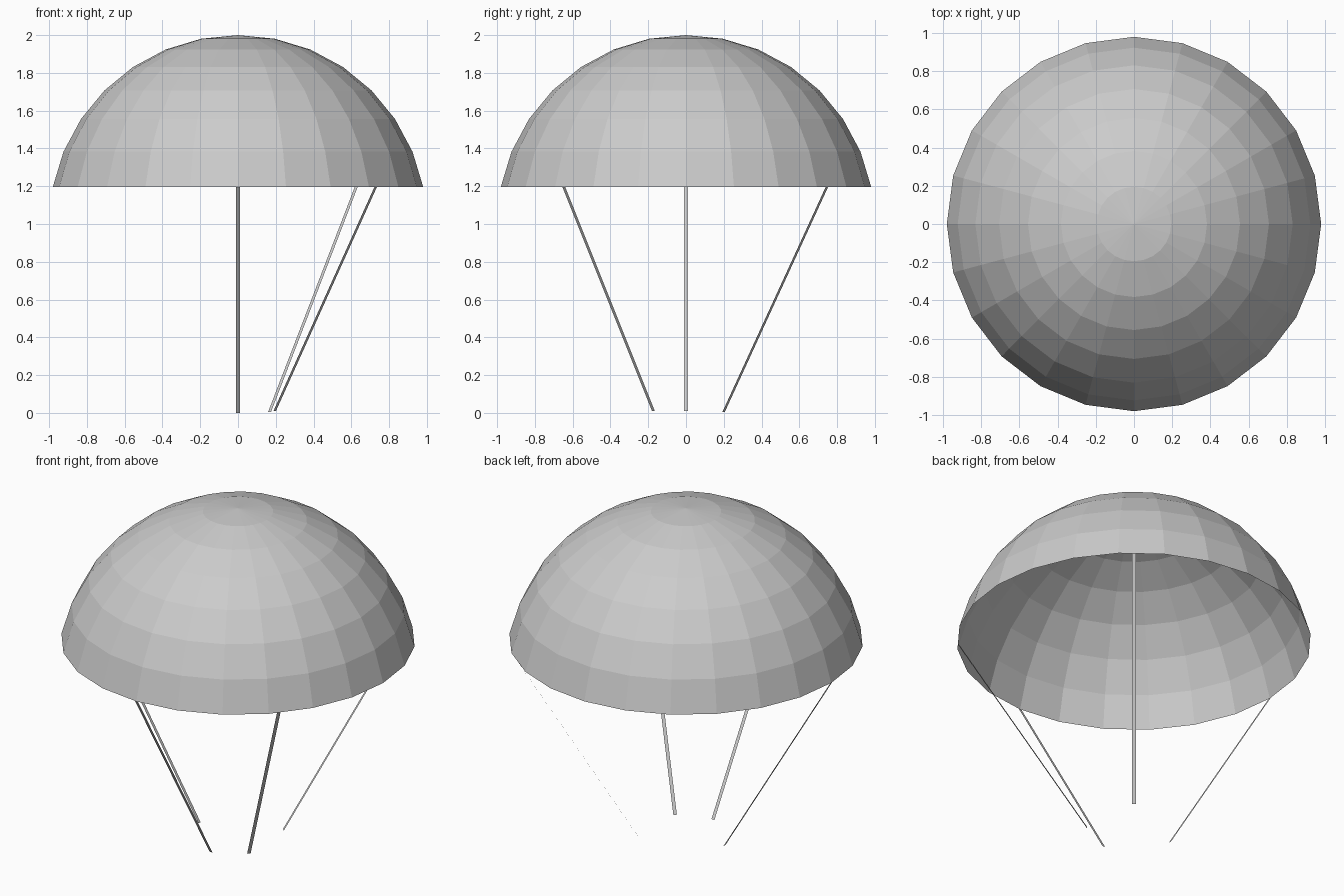
import bpy, bmesh, math
from mathutils import Vector

if "Cube" in bpy.data.objects:
    bpy.data.objects.remove(bpy.data.objects["Cube"])


def add_object(name, bm):
    mesh = bpy.data.meshes.new(name)
    bm.to_mesh(mesh)
    bm.free()
    obj = bpy.data.objects.new(name, mesh)
    bpy.context.collection.objects.link(obj)
    return obj


# Canopy: open upper part of a faceted sphere, single-layer cloth
bm = bmesh.new()
bmesh.ops.create_uvsphere(bm, u_segments=24, v_segments=16, radius=1.0)
bmesh.ops.delete(bm, geom=[v for v in bm.verts if v.co.z < 0.1], context='VERTS')
bmesh.ops.translate(bm, verts=bm.verts, vec=(0, 0, 1))
add_object("canopy", bm)


# Suspension line: flat ribbon running from near the centre up to the rim
def ribbon(name, degrees, top_radius, bottom_z, width=0.02):
    a = math.radians(degrees)
    out = Vector((math.cos(a), math.sin(a), 0))
    side = Vector((-math.sin(a), math.cos(a), 0)) * width / 2
    low = out * 0.26 + Vector((0, 0, bottom_z))
    high = out * top_radius + Vector((0, 0, 1.195))
    bm = bmesh.new()
    bm.faces.new([bm.verts.new(p) for p in
                  (low - side, low + side, high + side, high - side)])
    add_object(name, bm)


ribbon("front_line", 270, 0.98, 0.0)
ribbon("left_line", 180, 0.98, 0.01)
ribbon("front_right_line", -41.6, 0.974, 0.01)
ribbon("back_right_line", 50, 0.973, 0.005)
